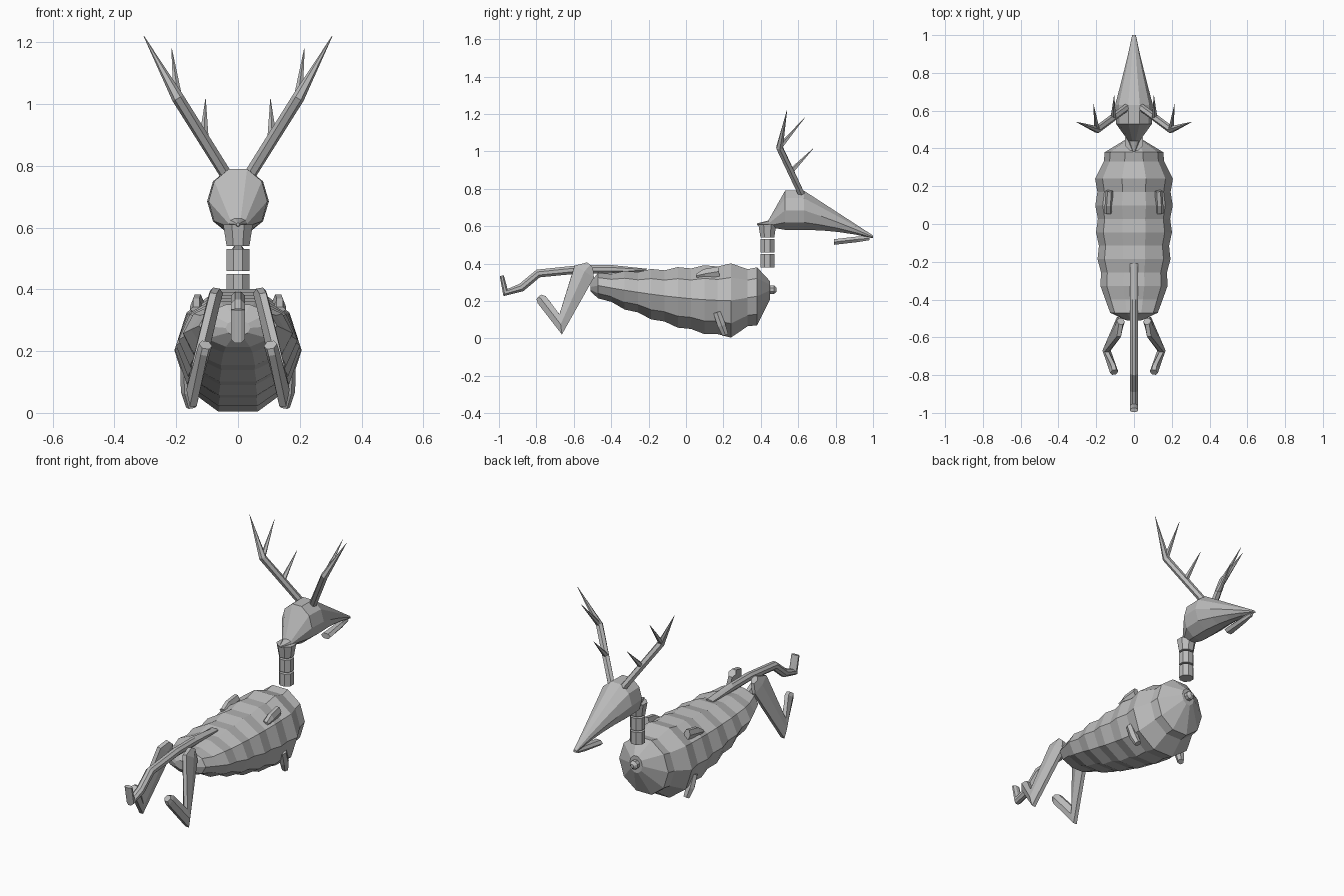
import bpy, bmesh, math
from mathutils import Vector

# Remove the default object
default = bpy.data.objects.get("Cube")
if default:
    bpy.data.objects.remove(default, do_unlink=True)

# Single plain material
grey = bpy.data.materials.new("plain grey")
grey.use_nodes = True
colour = (.5, .5, .5, 1)
grey.diffuse_color = colour
grey.node_tree.nodes["Principled BSDF"].inputs["Base Color"].default_value = colour

axis_x = Vector((1, 0, 0))


def skin(name, rings):
    """Join a row of equal vertex rings into one closed, flat-shaded object."""
    bm = bmesh.new()
    rows = [[bm.verts.new(point) for point in ring] for ring in rings]
    for first, second in zip(rows, rows[1:]):
        for i in range(len(first)):
            bm.faces.new((first[i - 1], first[i], second[i], second[i - 1]))
    bm.faces.new(rows[0])
    bm.faces.new(rows[-1])
    bmesh.ops.recalc_face_normals(bm, faces=bm.faces)
    mesh = bpy.data.meshes.new(name)
    bm.to_mesh(mesh)
    bm.free()
    mesh.materials.append(grey)
    obj = bpy.data.objects.new(name, mesh)
    bpy.context.collection.objects.link(obj)
    return obj


def loft(name, sections, sides=10):
    """Sections along y: position, half width, top height, bottom height."""
    angles = [math.tau * i / sides for i in range(sides)]
    tallest = max(math.sin(angle) for angle in angles)
    rings = []
    for y, width, top, bottom in sections:
        middle = (top + bottom) / 2
        half = (top - middle) / tallest
        rings.append([(width * math.cos(angle), y, middle + half * math.sin(angle))
                      for angle in angles])
    return skin(name, rings)


def limb(name, path, depths, width=None, sides=6, mirror=False):
    """Follow a path with mitred rings; without a width, the rings are round."""
    points = [Vector(point) for point in path]
    steps = [(end - start).normalized() for start, end in zip(points, points[1:])]
    befores = [steps[0]] + steps
    afters = steps + [steps[-1]]
    rings = []
    for point, depth, before, after in zip(points, depths, befores, afters):
        tangent = (before + after).normalized()
        inward = tangent.cross(axis_x).normalized()
        across = tangent.cross(inward)
        ring = []
        for i in range(sides):
            angle = math.tau * (i + .5) / sides
            ring.append(point + inward * depth * math.cos(angle)
                        + across * (width or depth) * math.sin(angle))
        rings.append(ring)
    obj = skin(name, rings)
    if mirror:
        obj.modifiers.new("mirror", "MIRROR")
    return obj


def trunk_section(i, count):
    """The trunk deepens towards the chest, with every second ring a raised rib."""
    t = i / count
    rib = .006 * (-1) ** i
    width = .12 + .08 * math.sin(math.pi / 2 * math.sqrt(t))
    return -.47 + .71 * t, width + rib, .345 + .05 * t + rib, .21 * (1 - t) ** 1.5 + .01 - rib


def snout_section(i, count):
    """The snout narrows evenly from the brow to the nose."""
    t = i / count
    return .63 + .37 * t, .01 + .09 * (1 - t) ** 1.1, .79 - .24 * t, .58 - .045 * t * t


# Ribbed trunk with a blunt rump, a narrowing chest and a small nub in front
ribs = 10
rump = [(-.51, .04, .3, .25)]
chest = [(.33, .16, .37, .065), (.38, .155, .38, .07), (.45, .04, .305, .21)]
loft("body", rump + [trunk_section(i, ribs) for i in range(ribs + 1)] + chest)
limb("chest_nub", [(0, .43, .26), (0, .47, .26), (0, .485, .26)], (.025, .025, .01), sides=8)

# Neck of three separate blocks, the top one flared
neck_radius = .04
for i in range(3):
    low = .38 + .08 * i
    top_radius = neck_radius * (1.3 if i == 2 else 1)
    limb(f"neck_block_{i + 1}", [(0, .435, low), (0, .435, low + .07)],
         (neck_radius, top_radius), sides=8)

# Head with a long tapering snout, and a loose lower jaw
skull = [(.38, .005, .615, .605), (.44, .03, .63, .595), (.53, .095, .79, .58)]
loft("head", skull + [snout_section(i, 4) for i in range(5)])
loft("lower_jaw", [(.79, .03, .53, .5), (.92, .02, .545, .515), (.98, .01, .545, .525)], 6)

# Antlers: main beam ending in a spike, plus two tines each
beam, tine, spike = .02, .015, .001
fork = (.195, .5, 1.02)
limb("antler_beam", [(.035, .62, .765), fork, (.305, .54, 1.22)],
     (beam, beam, spike), mirror=True)
limb("antler_upper_tine", [fork, (.215, .635, 1.18)], (tine, spike), sides=5, mirror=True)
limb("antler_lower_tine", [(.11, .565, .895), (.105, .68, 1.015)],
     (tine, spike), sides=5, mirror=True)

# Tail lying along the back and hooked up at its end
tail = .024
limb("tail", [(0, -.21, .365), (0, -.4, .37), (0, -.56, .37), (0, -.79, .347),
              (0, -.88, .272), (0, -.965, .245), (0, -.985, .335)],
     (tail / 3, tail, tail, tail, tail, tail, tail / 2), width=tail, sides=8)

# Hind legs with a sharp bend
limb("hind_leg", [(.07, -.515, .39), (.08, -.545, .355), (.145, -.67, .075),
                  (.11, -.77, .205), (.105, -.785, .22)],
     (.025, .07, .063, .033, .02), width=.022, mirror=True)

# Small forelegs: shoulder stub above and foot below the trunk
limb("shoulder", [(.135, .055, .335), (.135, .1, .345), (.13, .175, .358)],
     (.01, .03, .03), width=.02, mirror=True)
limb("forefoot", [(.165, .165, .14), (.16, .19, .07), (.15, .21, .02)],
     (.022, .025, .018), mirror=True)
